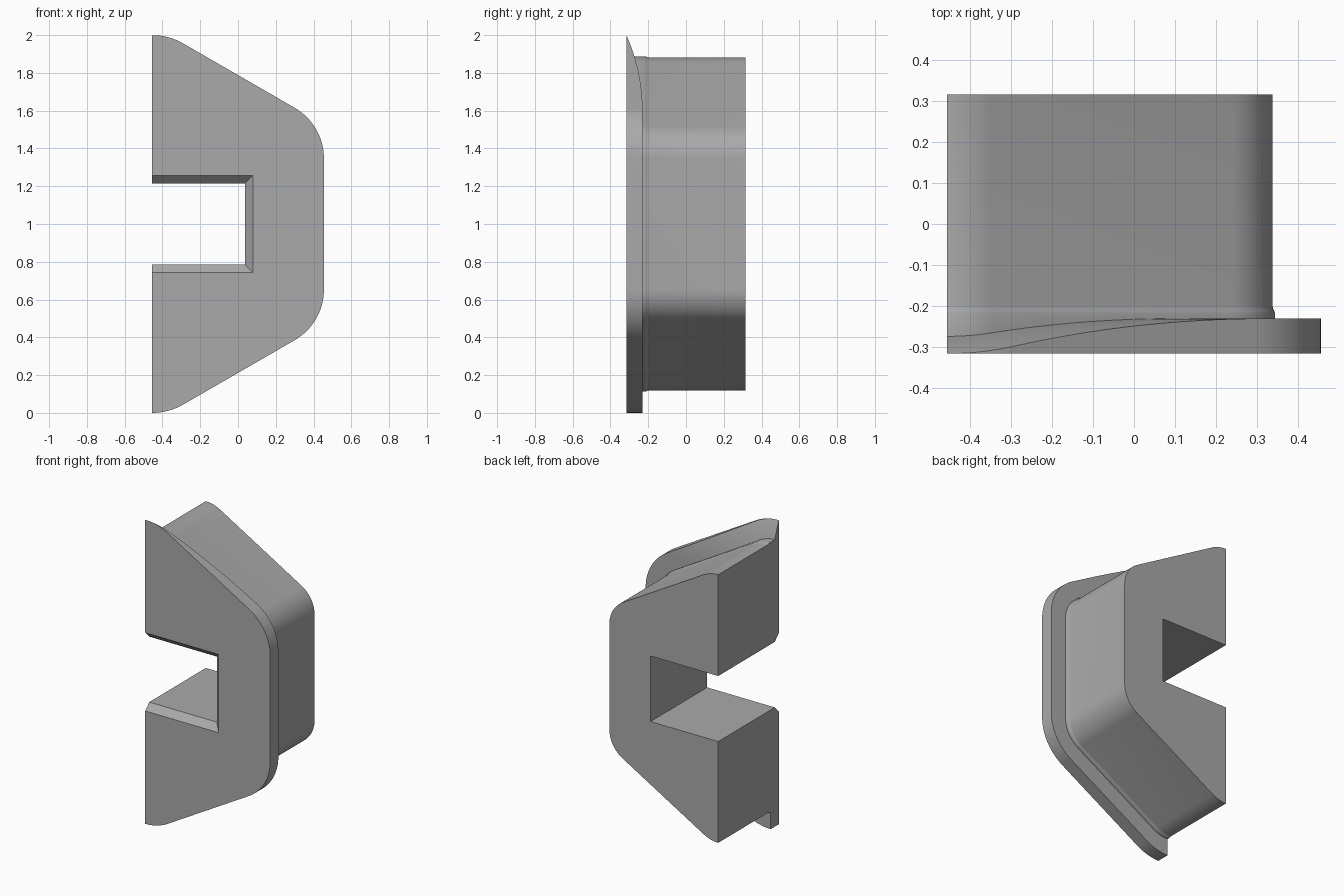
import bpy, bmesh, math

if "Cube" in bpy.data.objects:
    bpy.data.objects.remove(bpy.data.objects["Cube"])

LEFT, RIGHT, FRONT, BACK = -0.455, 0.455, -0.315, 0.315
APEX_R, CORNER_R = 0.33, 0.31
SLOPE = math.radians(30)

grey = bpy.data.materials.new("plain grey")
grey.use_nodes = True
grey.diffuse_color = (0.4, 0.4, 0.4, 1)
grey.node_tree.nodes["Principled BSDF"].inputs["Base Color"].default_value = (0.4, 0.4, 0.4, 1)


def arc(cx, cz, r, start, end, n):
    angles = [math.radians(start + (end - start) * i / n) for i in range(n + 1)]
    return [(cx + r * math.cos(a), cz + r * math.sin(a)) for a in angles]


def outline(inset):
    """Rounded half hexagon in x and z, running past the flat left side."""
    top_z = 1 - APEX_R
    sharp_apex = top_z + APEX_R / math.cos(SLOPE)
    corner_x = RIGHT - CORNER_R
    corner_z = (sharp_apex - (RIGHT - LEFT) * math.tan(SLOPE)
                - CORNER_R * math.tan(SLOPE))
    upper = [(LEFT - 0.2, 1 - inset)]
    upper += arc(LEFT, top_z, APEX_R - inset, 90, 60, 12)
    upper += arc(corner_x, corner_z, CORNER_R - inset, 60, 0, 20)
    lower = [(x, -z) for x, z in reversed(upper)]
    return [(x, z + 1) for x, z in upper + lower]


def loft(name, rings):
    """Closed solid through rings of 3D points."""
    bm = bmesh.new()
    loops = [[bm.verts.new(p) for p in ring] for ring in rings]
    for a, b in zip(loops, loops[1:]):
        for i in range(len(a)):
            j = (i + 1) % len(a)
            bm.faces.new((a[i], a[j], b[j], b[i]))
    bm.faces.new(loops[0])
    bm.faces.new(list(reversed(loops[-1])))
    bmesh.ops.recalc_face_normals(bm, faces=bm.faces)
    mesh = bpy.data.meshes.new(name)
    bm.to_mesh(mesh)
    bm.free()
    mesh.materials.append(grey)
    obj = bpy.data.objects.new(name, mesh)
    bpy.context.collection.objects.link(obj)
    return obj


def layered(name, layers):
    return loft(name, [[(x, y, z) for x, z in outline(d)] for y, d in layers])


def combine(target, tool, operation):
    mod = target.modifiers.new(operation, "BOOLEAN")
    mod.operation, mod.solver, mod.object = operation, "EXACT", tool
    bpy.context.view_layer.objects.active = target
    bpy.ops.object.modifier_apply(modifier=mod.name)
    bpy.data.objects.remove(tool)


def slot_ring(y, half, end):
    return [(-1, y, 1 - half), (end, y, 1 - half), (end, y, 1 + half), (-1, y, 1 + half)]


# Front flange, thinned towards its top by a curved cut
block = layered("flanged_block", [(FRONT, 0), (-0.23, 0)])
R = 0.98
curve = arc(-0.23 - R, 1.6, R, 0, 25, 24) + [(0, 2.1), (0, 1.6)]
relief = loft("relief_cutter", [[(x, y, z) for y, z in curve] for x in (-1, 1)])
combine(block, relief, "DIFFERENCE")

# Body with a small filleted lip behind the flange
body = layered("body", [(-0.30, 0.112), (-0.217, 0.112), (-0.211, 0.114),
                        (-0.205, 0.117), (-0.198, 0.118), (BACK, 0.118)])
combine(block, body, "UNION")

# Flat left side
side = loft("side_cutter", [[(x, y, z) for y, z in ((-1, -1), (1, -1), (1, 3), (-1, 3))]
                            for x in (-2, LEFT)])
combine(block, side, "DIFFERENCE")

# Slot with a bevelled front mouth
slot = loft("slot_cutter", [slot_ring(FRONT - 0.04, 0.2975, 0.118),
                            slot_ring(FRONT + 0.042, 0.2155, 0.037),
                            slot_ring(BACK + 0.1, 0.2155, 0.037)])
combine(block, slot, "DIFFERENCE")

bpy.ops.object.select_all(action="DESELECT")
block.select_set(True)
bpy.context.view_layer.objects.active = block
bpy.ops.object.shade_smooth_by_angle(angle=math.radians(25))
